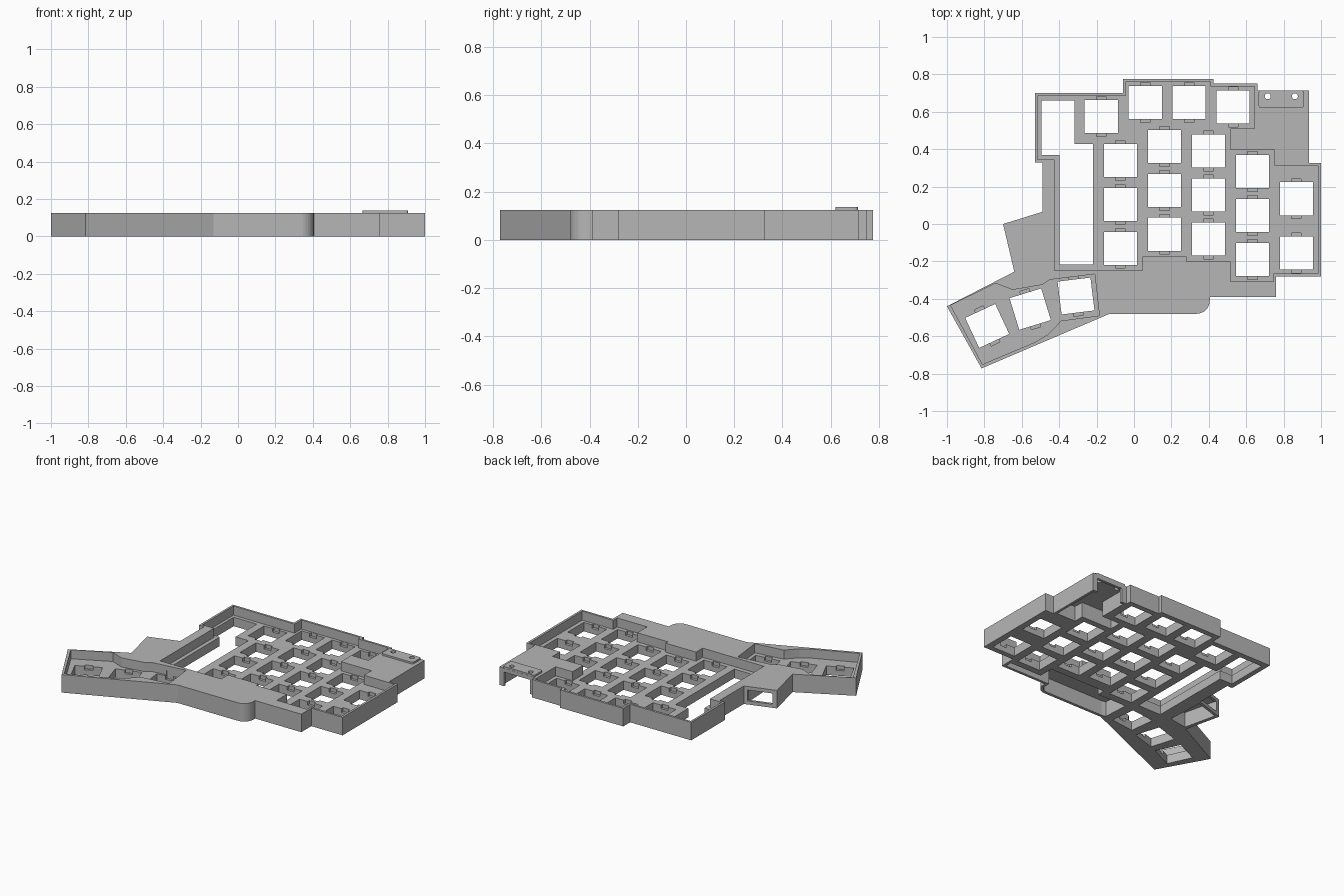
import bpy, bmesh, math
from mathutils import Matrix, Vector

default_cube = bpy.data.objects.get("Cube")
if default_cube:
    bpy.data.objects.remove(default_cube, do_unlink=True)

HEIGHT = .125      # rim height
PLATE = .062       # top of the switch plate
ROOF = .105        # underside of the solid covers
KEY = .177         # switch opening
PITCH = .235       # key spacing
BELOW, ABOVE = -.1, .3

grey = bpy.data.materials.new("matte_grey")
grey.use_nodes = True
grey.diffuse_color = (.47, .47, .47, 1)
grey.node_tree.nodes["Principled BSDF"].inputs["Base Color"].default_value = grey.diffuse_color


def prism(name, outline, bottom, top):
    """Extrude a flat outline between two heights."""
    bm = bmesh.new()
    base = bm.faces.new([bm.verts.new((x, y, bottom)) for x, y in outline])
    lifted = bmesh.ops.extrude_face_region(bm, geom=[base])
    verts = [v for v in lifted["geom"] if isinstance(v, bmesh.types.BMVert)]
    bmesh.ops.translate(bm, verts=verts, vec=(0, 0, top - bottom))
    bmesh.ops.recalc_face_normals(bm, faces=bm.faces)
    mesh = bpy.data.meshes.new(name)
    bm.to_mesh(mesh)
    bm.free()
    mesh.materials.append(grey)
    part = bpy.data.objects.new(name, mesh)
    bpy.context.collection.objects.link(part)
    return part


def rectangle(x, y, width, depth, degrees=0):
    """Corners of a turned rectangle."""
    turn = Matrix.Rotation(math.radians(degrees), 2)
    corners = ((-1, -1), (1, -1), (1, 1), (-1, 1))
    return [Vector((x, y)) + turn @ Vector((a * width / 2, b * depth / 2)) for a, b in corners]


def arc(x, y, radius, start, end, steps=8):
    angles = [math.radians(start + (end - start) * i / steps) for i in range(steps + 1)]
    return [(x + radius * math.cos(a), y + radius * math.sin(a)) for a in angles]


def cut(part, outline, bottom, top):
    """Remove a prism from a part."""
    cutter = prism("cutter", outline, bottom, top)
    cutter.hide_render = True
    mod = part.modifiers.new("cut", "BOOLEAN")
    mod.operation = "DIFFERENCE"
    mod.solver = "EXACT"
    mod.object = cutter
    bpy.context.view_layer.objects.active = part
    bpy.ops.object.modifier_apply(modifier=mod.name)
    mesh = cutter.data
    bpy.data.objects.remove(cutter, do_unlink=True)
    bpy.data.meshes.remove(mesh)


# Outer case: finger block, wrist area, thumb wing and side pocket
case_outline = [
    (-.53, .33), (-.53, .70), (-.06, .70), (-.06, .775), (.425, .775), (.425, .75),
    (.66, .75), (.66, .715), (.935, .715), (.935, .325), (1, .325), (1, -.28),
    (.76, -.28), (.76, -.39), (.405, -.39),
    *arc(.335, -.41, .07, 0, -90),
    (-.13, -.48), (-.815, -.772), (-1, -.44), (-.64, -.255), (-.70, 0), (-.49, .065), (-.49, .33),
]
case = prism("case_body", case_outline, 0, HEIGHT)

# Sunken tray that holds the finger keys
finger_tray = [
    (-.515, .345), (-.515, .685), (-.045, .685), (-.045, .76), (.41, .76), (.41, .735),
    (.645, .735), (.645, .51), (.515, .51), (.515, .395), (.75, .395), (.75, .312),
    (.984, .312), (.984, -.265), (.745, -.265), (.745, -.308), (.515, -.308), (.515, -.2),
    (.28, -.2), (.28, -.175), (.045, -.175), (.045, -.248), (-.425, -.248), (-.425, .345),
]
cut(case, finger_tray, PLATE, ABOVE)

# Sunken tray that holds the thumb keys, with a curved inner corner
thumb_tray = [
    (-.98, -.435), (-.81, -.75), (-.53, -.632), (-.46, -.59), (-.42, -.55), (-.39, -.517),
    (-.185, -.49), (-.21, -.268), (-.45, -.298), (-.49, -.325), (-.65, -.352), (-.74, -.317),
]
cut(case, thumb_tray, PLATE, ABOVE)

# Hollow under the wrist area
wrist_hollow = [
    (-.16, -.275), (.065, -.275), (.065, -.22), (.495, -.22), (.495, -.325), (.74, -.325),
    (.74, -.372), (.387, -.372), *arc(.337, -.41, .05, 0, -90), (-.12, -.46), (-.15, -.455),
]
cut(case, wrist_hollow, BELOW, ROOF)

# Hollow under the rear corner, open at the back
rear_hollow = [
    (.675, .697), (.917, .697), (.917, .34), (.77, .34), (.77, .41), (.535, .41),
    (.535, .495), (.675, .495),
]
cut(case, rear_hollow, BELOW, ROOF)
cut(case, rectangle(.80, .71, .2, .06), BELOW, ROOF - .007)

# Side pocket: hollow below with a window in its slanted outer face
cut(case, [(-.672, -.01), (-.497, .044), (-.485, -.215), (-.618, -.238)], BELOW, ROOF)
cut(case, rectangle(-.59, .025, .165, .09, 17), .025, ROOF - .005)

# Key openings as (x, y, turn)
columns = [
    (-.175, .575, 1), (.06, .65, 1), (.295, .65, 1), (.53, .625, 1),
    (-.073, .34, 3), (.163, .415, 3), (.398, .39, 3), (.633, .28, 3), (.868, .135, 1),
    (.868, -.155, 1),
]
keys = [(x, y - row * PITCH, 0) for x, y, count in columns for row in range(count)]
keys += [(-.31, -.385, 7), (-.555, -.455, 17), (-.785, -.545, 25)]
for x, y, turn in keys:
    cut(case, rectangle(x, y, KEY, KEY, turn), BELOW, ABOVE)
    # Shallow clip notches in front of and behind each switch
    cut(case, rectangle(x, y, .052, KEY + .036, turn), PLATE - .025, PLATE + .03)

# Long stepped opening beside the inner column
long_opening = [
    (-.495, .66), (-.318, .66), (-.318, .428), (-.22, .428), (-.22, -.217),
    (-.398, -.217), (-.398, .368), (-.495, .368),
]
cut(case, long_opening, BELOW, ABOVE)

# Raised connector cover with rounded corners
cover_outline = []
for x, y, start in ((.895, .70, 0), (.68, .70, 90), (.68, .635, 180), (.895, .635, 270)):
    cover_outline += arc(x, y, .014, start, start + 90, 4)
cover = prism("connector_cover", cover_outline, HEIGHT - .01, HEIGHT + .012)

# Screw holes through the cover and the roof below it
for x in (.715, .86):
    ring = arc(x, .683, .016, 0, 345, 23)
    for part in (case, cover):
        cut(part, ring, ROOF - .03, ABOVE)
